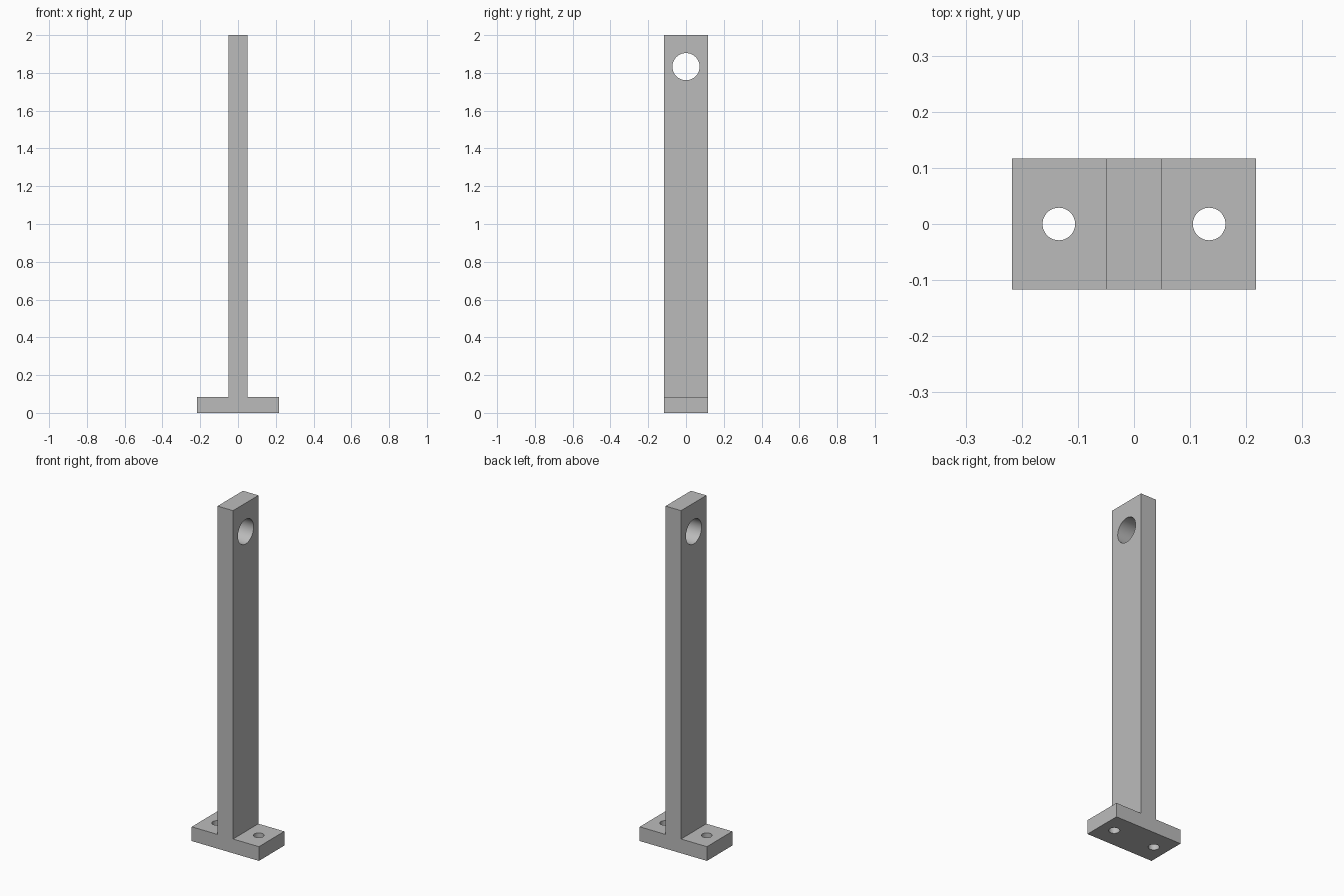
import bpy
import bmesh
import math

cube = bpy.data.objects.get("Cube")
if cube:
    bpy.data.objects.remove(cube, do_unlink=True)

HALF_DEPTH = 0.117
BASE_HALF, BASE_TOP = 0.217, 0.083
POST_HALF, HEIGHT = 0.05, 2.0

grey = bpy.data.materials.new("plain grey")
grey.use_nodes = True
colour = (0.5, 0.5, 0.5, 1)
grey.diffuse_color = colour
grey.node_tree.nodes["Principled BSDF"].inputs["Base Color"].default_value = colour


def make_object(name, bm):
    bmesh.ops.recalc_face_normals(bm, faces=bm.faces)
    mesh = bpy.data.meshes.new(name)
    bm.to_mesh(mesh)
    bm.free()
    mesh.materials.append(grey)
    obj = bpy.data.objects.new(name, mesh)
    bpy.context.collection.objects.link(obj)
    return obj


def drill(target, name, radius, length, location, rotation=(0, 0, 0)):
    bm = bmesh.new()
    bmesh.ops.create_cone(bm, cap_ends=True, segments=64,
                          radius1=radius, radius2=radius, depth=length)
    cutter = make_object(name, bm)
    cutter.location = location
    cutter.rotation_euler = rotation
    cutter.hide_render = True
    cutter.hide_set(True)
    cutter.display_type = 'WIRE'
    cut = target.modifiers.new(name, 'BOOLEAN')
    cut.operation = 'DIFFERENCE'
    cut.solver = 'EXACT'
    cut.object = cutter
    return cutter


# Upright and foot: one inverted T profile, extruded front to back
half = [(BASE_HALF, 0), (BASE_HALF, BASE_TOP), (POST_HALF, BASE_TOP), (POST_HALF, HEIGHT)]
outline = half + [(-x, z) for x, z in reversed(half)]
bm = bmesh.new()
profile = bm.faces.new([bm.verts.new((x, -HALF_DEPTH, z)) for x, z in outline])
extruded = bmesh.ops.extrude_face_region(bm, geom=[profile])["geom"]
bmesh.ops.translate(bm, vec=(0, 2 * HALF_DEPTH, 0),
                    verts=[v for v in extruded if isinstance(v, bmesh.types.BMVert)])
bracket = make_object("post_bracket", bm)

# Cross hole near the top, and a bolt hole on each side of the foot
cutters = [drill(bracket, "top_hole_cutter", 0.072, 0.4, (0, 0, 1.833), (0, math.pi / 2, 0))]
for side, sign in (("left", 1), ("right", -1)):
    cutters.append(drill(bracket, side + "_bolt_hole_cutter", 0.029, 0.3, (sign * 0.134, 0, 0.04)))

# Apply the cuts, then smooth the bores only
bpy.context.view_layer.objects.active = bracket
bracket.select_set(True)
for modifier in list(bracket.modifiers):
    bpy.ops.object.modifier_apply(modifier=modifier.name)
for cutter in cutters:
    bpy.data.objects.remove(cutter, do_unlink=True)
bpy.ops.object.shade_smooth_by_angle(angle=math.radians(30))
